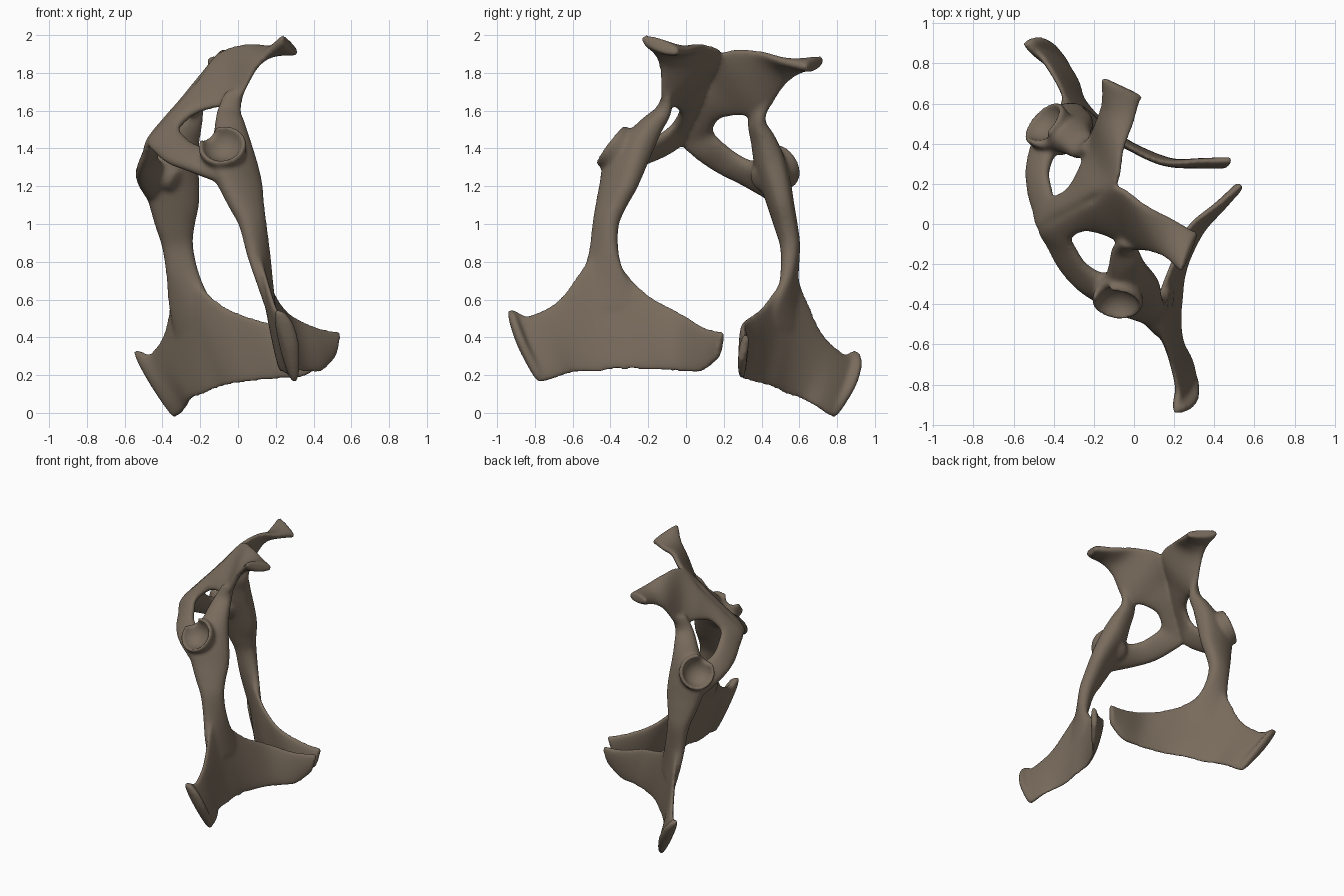
import bpy, bmesh, math
from mathutils import Vector, Matrix

# The bone is symmetric about a tilted plane through the origin
N = Vector((-0.375, 0.92, -0.11)).normalized()


def reflect(p):
    return p - 2 * N.dot(p) * N


def catmull(a, b, c, d, t):
    return 0.5 * (2 * b + (c - a) * t + (2 * a - 5 * b + 4 * c - d) * t * t
                  + (3 * b - a - 3 * c + d) * t ** 3)


def loft(bm, rows, mirrored, steps=6, sides=24):
    """Closed flattened tube; each row = edge point, other edge point, half thickness."""
    n, dense = len(rows), []
    for i in range(n - 1):
        q = [rows[max(i - 1, 0)], rows[i], rows[i + 1], rows[min(i + 2, n - 1)]]
        for s in range(steps):
            dense.append([catmull(*v, s / steps) for v in zip(*q)])
    dense.append(rows[-1])
    P = [(Vector(r[:3]), Vector(r[3:6]), r[6]) for r in dense]
    C = [(a + b) / 2 for a, b, _ in P]
    rings = []
    for i, (a, b, t) in enumerate(P):
        h = (a - b) / 2
        tan = C[min(i + 1, len(C) - 1)] - C[max(i - 1, 0)]
        side = h.cross(tan).normalized() * t
        ring = []
        for k in range(sides):
            u = 2 * math.pi * k / sides
            s = math.sin(u)
            p = C[i] + h * math.cos(u) + side * math.copysign(abs(s) ** 0.75, s)
            ring.append(bm.verts.new(reflect(p) if mirrored else p))
        rings.append(ring)
    for r, q in zip(rings, rings[1:]):
        for k in range(sides):
            j = (k + 1) % sides
            bm.faces.new((r[k], r[j], q[j], q[k]))
    bm.faces.new(rings[0])
    bm.faces.new(rings[-1])


# Broad wing: upper edge, lower edge, half thickness
WING = [
    (0.20, -0.935, 0.54, 0.30, -0.79, 0.17, 0.026),
    (0.205, -0.90, 0.54, 0.30, -0.74, 0.165, 0.032),
    (0.215, -0.83, 0.52, 0.28, -0.66, 0.19, 0.026),
    (0.18, -0.68, 0.60, 0.24, -0.58, 0.21, 0.022),
    (0.13, -0.55, 0.77, 0.23, -0.47, 0.215, 0.022),
    (0.10, -0.45, 0.88, 0.24, -0.36, 0.225, 0.022),
    (0.13, -0.35, 0.78, 0.25, -0.26, 0.225, 0.022),
    (0.19, -0.20, 0.63, 0.28, -0.16, 0.22, 0.022),
    (0.27, -0.02, 0.53, 0.35, -0.03, 0.215, 0.022),
    (0.42, 0.10, 0.455, 0.44, 0.08, 0.215, 0.024),
    (0.54, 0.20, 0.43, 0.51, 0.175, 0.29, 0.024),
]
# Flared outer rim of the wing
FLARE = [
    (0.19, -0.935, 0.55, 0.25, -0.92, 0.535, 0.020),
    (0.20, -0.91, 0.48, 0.295, -0.905, 0.47, 0.026),
    (0.235, -0.87, 0.36, 0.325, -0.86, 0.36, 0.028),
    (0.27, -0.80, 0.22, 0.325, -0.79, 0.22, 0.026),
    (0.28, -0.77, 0.17, 0.31, -0.76, 0.165, 0.020),
]
# Shaft from the wing up past the hip socket to the seat bone
SHAFT = [
    (0.16, -0.58, 0.55, 0.19, -0.25, 0.55, 0.022),
    (0.11, -0.56, 0.70, 0.17, -0.31, 0.70, 0.032),
    (0.06, -0.51, 0.85, 0.155, -0.36, 0.85, 0.045),
    (0.015, -0.48, 1.0, 0.14, -0.37, 1.0, 0.053),
    (-0.04, -0.46, 1.1, 0.13, -0.335, 1.1, 0.060),
    (-0.09, -0.44, 1.2, 0.12, -0.28, 1.2, 0.068),
    (-0.135, -0.415, 1.3, 0.095, -0.24, 1.3, 0.078),
    (-0.14, -0.33, 1.4, 0.06, -0.20, 1.42, 0.080),
    (-0.125, -0.23, 1.5, 0.035, -0.155, 1.52, 0.062),
    (-0.11, -0.14, 1.6, 0.015, -0.10, 1.6, 0.040),
    (-0.07, -0.09, 1.70, 0.04, -0.10, 1.72, 0.024),
]
# Floor: seat bone tip, plate, midline seam, then the bar round the opening
FLOOR = [
    (0.325, -0.035, 1.90, 0.235, -0.245, 1.995, 0.034),
    (0.29, -0.03, 1.91, 0.21, -0.22, 1.965, 0.038),
    (0.19, 0.03, 1.925, 0.155, -0.17, 1.90, 0.032),
    (0.05, 0.10, 1.95, 0.085, -0.14, 1.81, 0.030),
    (-0.09, 0.19, 1.91, -0.01, -0.125, 1.64, 0.030),
    (-0.20, 0.12, 1.77, -0.13, -0.06, 1.615, 0.030),
    (-0.28, 0.085, 1.67, -0.23, -0.035, 1.585, 0.030),
    (-0.38, 0.03, 1.55, -0.29, -0.055, 1.54, 0.030),
    (-0.475, -0.02, 1.43, -0.31, -0.085, 1.51, 0.030),
    (-0.435, -0.10, 1.37, -0.29, -0.13, 1.475, 0.034),
    (-0.37, -0.22, 1.32, -0.24, -0.205, 1.43, 0.036),
    (-0.27, -0.33, 1.285, -0.165, -0.25, 1.40, 0.042),
    (-0.12, -0.42, 1.23, -0.08, -0.27, 1.40, 0.052),
]
# Hip socket: lathe profile (radius, height along its axis)
SOCKET_C = Vector((-0.083, -0.393, 1.416))
SOCKET_AXIS = Vector((-0.1, -0.8, 0.6)).normalized()
SOCKET = [(0.0, -0.2), (0.06, -0.19), (0.10, -0.12), (0.122, -0.05), (0.13, 0.0),
          (0.12, 0.014), (0.0, 0.014)]


def socket(bm, mirrored, sides=24):
    M = Matrix.Translation(SOCKET_C) @ SOCKET_AXIS.to_track_quat('Z', 'Y').to_matrix().to_4x4()
    rings = []
    for r, h in SOCKET:
        m = 1 if r == 0 else sides
        pts = [M @ Vector((r * math.cos(2 * math.pi * k / sides),
                           r * math.sin(2 * math.pi * k / sides), h)) for k in range(m)]
        rings.append([bm.verts.new(reflect(p) if mirrored else p) for p in pts])
    for a, b in zip(rings, rings[1:]):
        for k in range(sides):
            j = (k + 1) % sides
            f = [a[0], b[j], b[k]] if len(a) == 1 else \
                [a[k], a[j], b[0]] if len(b) == 1 else [a[k], a[j], b[j], b[k]]
            bm.faces.new(f)


def make(name, bm):
    bmesh.ops.recalc_face_normals(bm, faces=bm.faces)
    me = bpy.data.meshes.new(name)
    bm.to_mesh(me)
    bm.free()
    ob = bpy.data.objects.new(name, me)
    bpy.context.collection.objects.link(ob)
    return ob


# Both halves in one mesh
bm = bmesh.new()
for mirrored in (False, True):
    for rows in (WING, FLARE, SHAFT, FLOOR):
        loft(bm, rows, mirrored)
    socket(bm, mirrored)
pelvis = make("pelvis_bone", bm)

# Cutter: hollow of each hip socket and the notch in its rim
bm = bmesh.new()
for c, r in ((SOCKET_C + SOCKET_AXIS * 0.045, 0.113), (Vector((-0.19, -0.32, 1.51)), 0.07)):
    for mirrored in (False, True):
        p = reflect(c) if mirrored else c
        bmesh.ops.create_uvsphere(bm, u_segments=32, v_segments=20, radius=r,
                                  matrix=Matrix.Translation(p))
cutter = make("socket_cutter", bm)
cutter.hide_render = True
cutter.hide_set(True)
m = cutter.modifiers.new("merge", 'REMESH')
m.mode, m.voxel_size = 'VOXEL', 0.011

# Fuse, hollow and soften
m = pelvis.modifiers.new("fuse", 'REMESH')
m.mode, m.voxel_size = 'VOXEL', 0.011
m = pelvis.modifiers.new("hollow", 'BOOLEAN')
m.operation, m.object, m.solver = 'DIFFERENCE', cutter, 'EXACT'
m = pelvis.modifiers.new("fuse_again", 'REMESH')
m.mode, m.voxel_size, m.use_smooth_shade = 'VOXEL', 0.01, True
m = pelvis.modifiers.new("soften", 'SMOOTH')
m.factor, m.iterations = 0.5, 12

# Colour
mat = bpy.data.materials.new("aged_bone_brown")
mat.diffuse_color = (0.19, 0.148, 0.108, 1)
pelvis.data.materials.append(mat)
for f in pelvis.data.polygons:
    f.use_smooth = True
